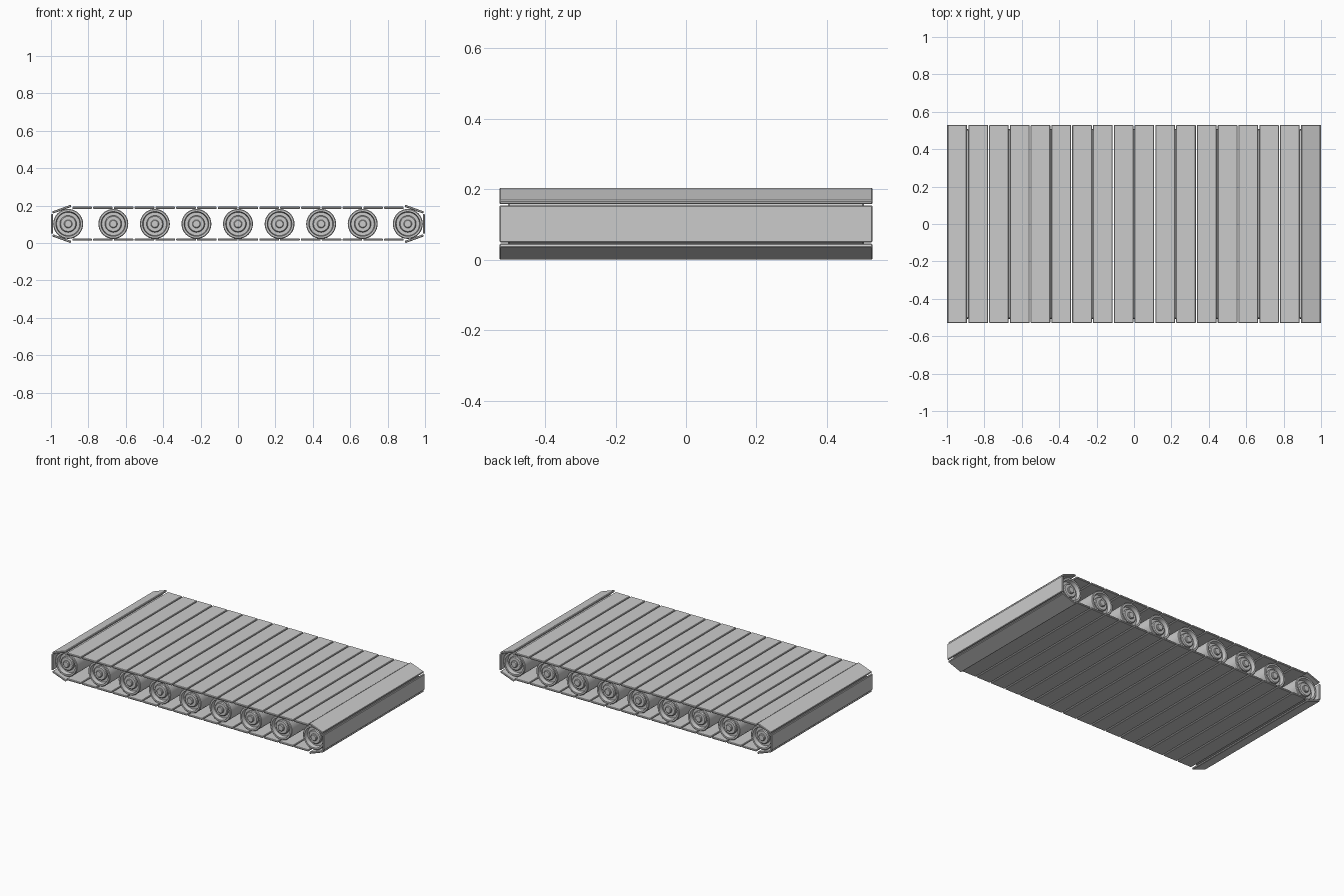
import bpy, bmesh, math

if "Cube" in bpy.data.objects:
    bpy.data.objects.remove(bpy.data.objects["Cube"])

HALF_W = 0.53      # half the slat length along y
AXIS_Z = 0.102     # roller axis height
PITCH = 1 / 9      # slat spacing


def slat(name, x, z, angle, width=0.105, thick=0.012):
    """Thin bevelled plate, tilted about the y axis."""
    bpy.ops.mesh.primitive_cube_add(size=1, location=(x, 0, z))
    ob = bpy.context.object
    ob.name = name
    ob.scale = (width, 2 * HALF_W, thick)
    bpy.ops.object.transform_apply(location=False, rotation=False, scale=True)
    ob.rotation_euler.y = angle
    m = ob.modifiers.new("edge_bevel", 'BEVEL')
    m.width = 0.003
    m.segments = 1
    return ob


def roller(name, x):
    """Lathed drum with recessed ends, stepped hubs and axle stubs."""
    half = [(0, 0.508), (0.018, 0.508), (0.022, 0.504), (0.022, 0.496),
            (0.040, 0.496), (0.045, 0.491), (0.045, 0.478), (0.062, 0.478),
            (0.066, 0.505), (0.076, 0.505), (0.080, 0.501)]
    profile = half + [(r, -y) for r, y in reversed(half)]
    n = 32
    bm = bmesh.new()
    rings = []
    for r, y in profile:
        if r == 0:
            rings.append([bm.verts.new((0, y, 0))])
        else:
            rings.append([bm.verts.new((r * math.cos(2 * math.pi * i / n), y,
                                        r * math.sin(2 * math.pi * i / n)))
                          for i in range(n)])
    for a, b in zip(rings, rings[1:]):
        for i in range(n):
            j = (i + 1) % n
            if len(a) == 1:
                bm.faces.new((a[0], b[i], b[j]))
            elif len(b) == 1:
                bm.faces.new((a[i], b[0], a[j]))
            else:
                bm.faces.new((a[i], b[i], b[j], a[j]))
    bmesh.ops.recalc_face_normals(bm, faces=bm.faces)
    me = bpy.data.meshes.new(name)
    bm.to_mesh(me)
    bm.free()
    ob = bpy.data.objects.new(name, me)
    bpy.context.collection.objects.link(ob)
    ob.location = (x, 0, AXIS_Z)
    bpy.ops.object.select_all(action='DESELECT')
    ob.select_set(True)
    bpy.context.view_layer.objects.active = ob
    bpy.ops.object.shade_smooth_by_angle(angle=math.radians(30))


# Rollers: seven evenly spaced, the end pair slightly further out
for i in range(-4, 5):
    roller(f"roller_{i + 5}", math.copysign(0.908, i) if abs(i) == 4 else i * 2 * PITCH)

# Flat slats on the upper and lower runs
for i in range(16):
    x = (i - 7.5) * PITCH
    slat(f"top_slat_{i + 1}", x, 0.188, 0)
    slat(f"bottom_slat_{i + 1}", x, 0.018, 0)

# Slats wrapping round each end
tilt = math.radians(20)
for s, side in ((-1, "left"), (1, "right")):
    slat(f"{side}_upper_end_slat", s * 0.942, 0.181, s * tilt)
    slat(f"{side}_lower_end_slat", s * 0.942, 0.023, -s * tilt)
    slat(f"{side}_end_slat", s * 0.994, AXIS_Z, math.pi / 2)
